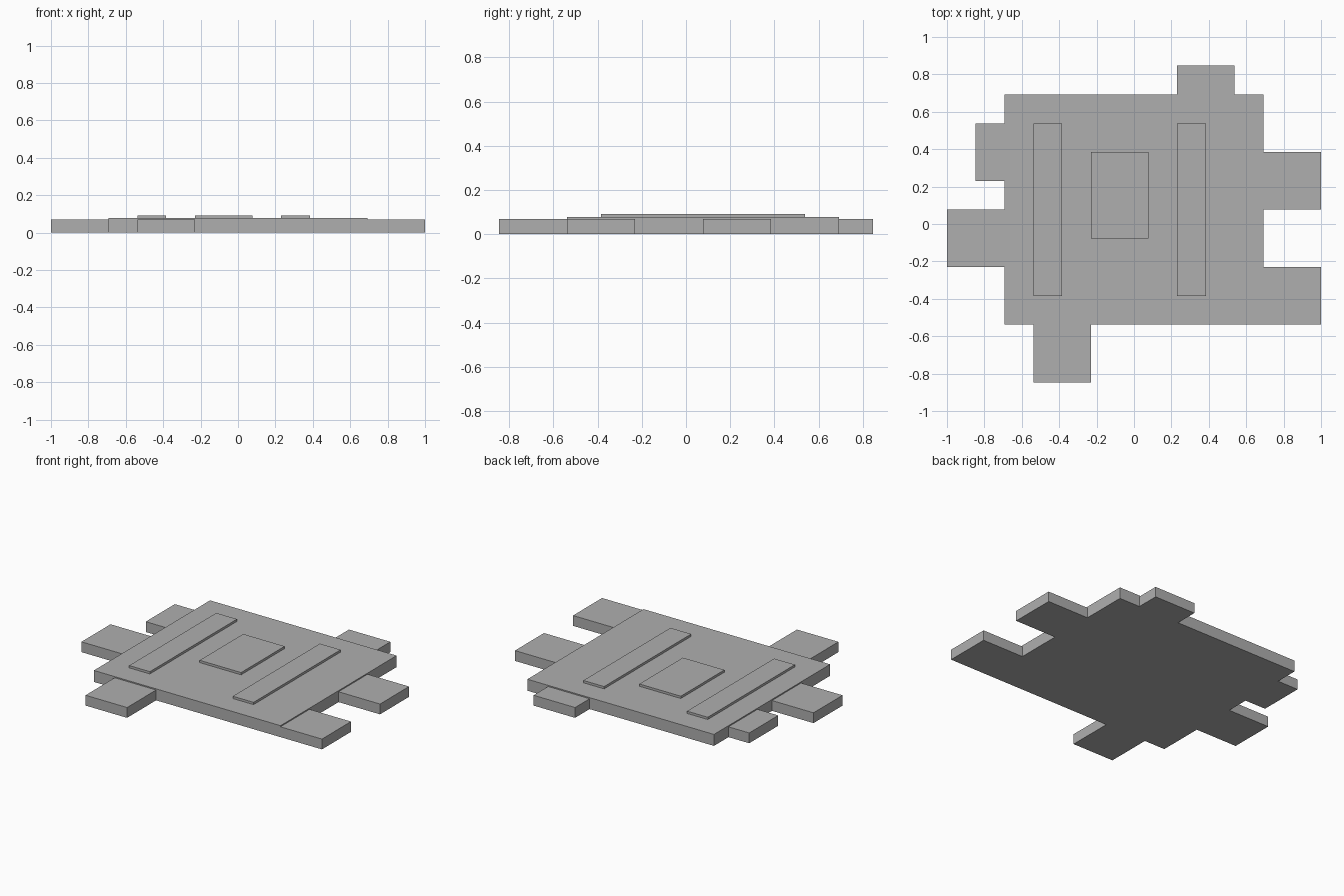
import bpy
import bmesh

if "Cube" in bpy.data.objects:
    bpy.data.objects.remove(bpy.data.objects["Cube"])

U = 1 / 13  # modelling unit: the whole piece is 26 units wide

grey = bpy.data.materials.new("plain grey")
grey.diffuse_color = (0.43, 0.43, 0.43, 1)
grey.use_nodes = True
grey.node_tree.nodes["Principled BSDF"].inputs["Base Color"].default_value = grey.diffuse_color


def box(name, x0, x1, y0, y1, z0, z1):
    """Box between two corners given in modelling units."""
    bm = bmesh.new()
    bmesh.ops.create_cube(bm, size=1)
    for v in bm.verts:
        v.co = ((x1 if v.co.x > 0 else x0) * U,
                (y1 if v.co.y > 0 else y0) * U,
                (z1 if v.co.z > 0 else z0) * U)
    mesh = bpy.data.meshes.new(name)
    bm.to_mesh(mesh)
    bm.free()
    mesh.materials.append(grey)
    obj = bpy.data.objects.new(name, mesh)
    bpy.context.collection.objects.link(obj)
    return obj


# Main slab
box("main_slab", -9, 9, -7, 9, 0, 1)

# Slightly lower tabs around the rim
tabs = {
    "back_tab": (3, 7, 9, 11),
    "front_tab": (-7, -3, -11, -7),
    "left_back_tab": (-11, -9, 3, 7),
    "left_front_tab": (-13, -9, -3, 1),
    "right_back_tab": (9, 13, 1, 5),
    "right_front_tab": (9, 13, -7, -3),
}
for name, rect in tabs.items():
    box(name, *rect, 0, 0.9)

# Thin raised plates on top
plates = {
    "left_strip": (-7, -5, -5, 7),
    "centre_plate": (-3, 1, -1, 5),
    "right_strip": (3, 5, -5, 7),
}
for name, rect in plates.items():
    box(name, *rect, 1, 1.2)
